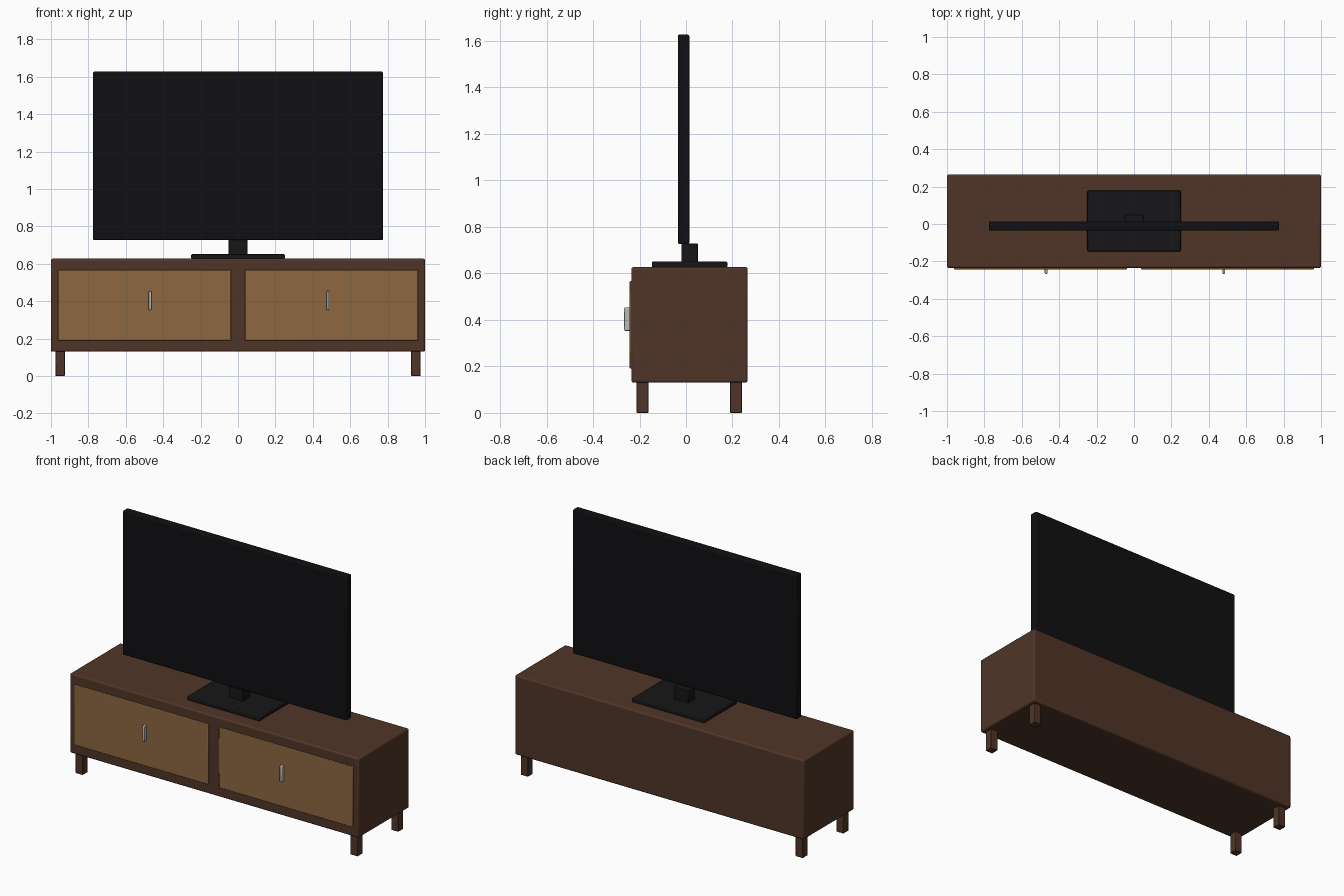
import bpy

if "Cube" in bpy.data.objects:
    bpy.data.objects.remove(bpy.data.objects["Cube"])


def material(name, rgb):
    m = bpy.data.materials.new(name)
    m.diffuse_color = (*rgb, 1)
    m.use_nodes = True
    m.node_tree.nodes["Principled BSDF"].inputs["Base Color"].default_value = m.diffuse_color
    return m


dark_wood = material("dark_wood", (0.08, 0.036, 0.021))
light_wood = material("light_wood", (0.27, 0.14, 0.055))
black = material("black_plastic", (0.008, 0.008, 0.009))
screen_black = material("screen_black", (0.005, 0.005, 0.006))
metal = material("metal", (0.5, 0.5, 0.5))


def box(name, x, y, z, mat, bevel=0.0, segments=2):
    """Box from (min, max) ranges along each axis, with rounded edges."""
    ranges = (x, y, z)
    bpy.ops.mesh.primitive_cube_add(size=1, location=[(a + b) / 2 for a, b in ranges])
    ob = bpy.context.object
    ob.name = name
    ob.scale = [b - a for a, b in ranges]
    bpy.ops.object.transform_apply(location=False, rotation=False, scale=True)
    ob.data.materials.append(mat)
    if bevel:
        mod = ob.modifiers.new("rounded_edges", 'BEVEL')
        mod.width = bevel
        mod.segments = segments
        bpy.ops.object.shade_smooth_by_angle()
    return ob


# Cabinet body
box("cabinet", (-1, 1), (-0.235, 0.265), (0.13, 0.627), dark_wood, 0.01, 3)

# Doors with their handles
for side, x0, x1, hx in (("left", -0.963, -0.037, -0.47), ("right", 0.037, 0.963, 0.48)):
    box(side + "_door", (x0, x1), (-0.242, -0.222), (0.19, 0.567), light_wood, 0.004)
    box(side + "_handle", (hx - 0.0075, hx + 0.0075), (-0.266, -0.236),
        (0.353, 0.453), metal, 0.004)

# Four short legs
for side, x in (("left", -0.951), ("right", 0.951)):
    for end, y in (("front", -0.187), ("back", 0.215)):
        box(f"{end}_{side}_leg", (x - 0.025, x + 0.025), (y - 0.025, y + 0.025),
            (0, 0.135), dark_wood, 0.003)

# Television: foot plate, neck and panel
box("tv_base", (-0.25, 0.25), (-0.146, 0.178), (0.625, 0.651), black, 0.005)
box("tv_neck", (-0.05, 0.05), (-0.02, 0.051), (0.648, 0.728), black, 0.003)
box("tv_panel", (-0.775, 0.775), (-0.035, 0.014), (0.727, 1.627), screen_black, 0.006)
